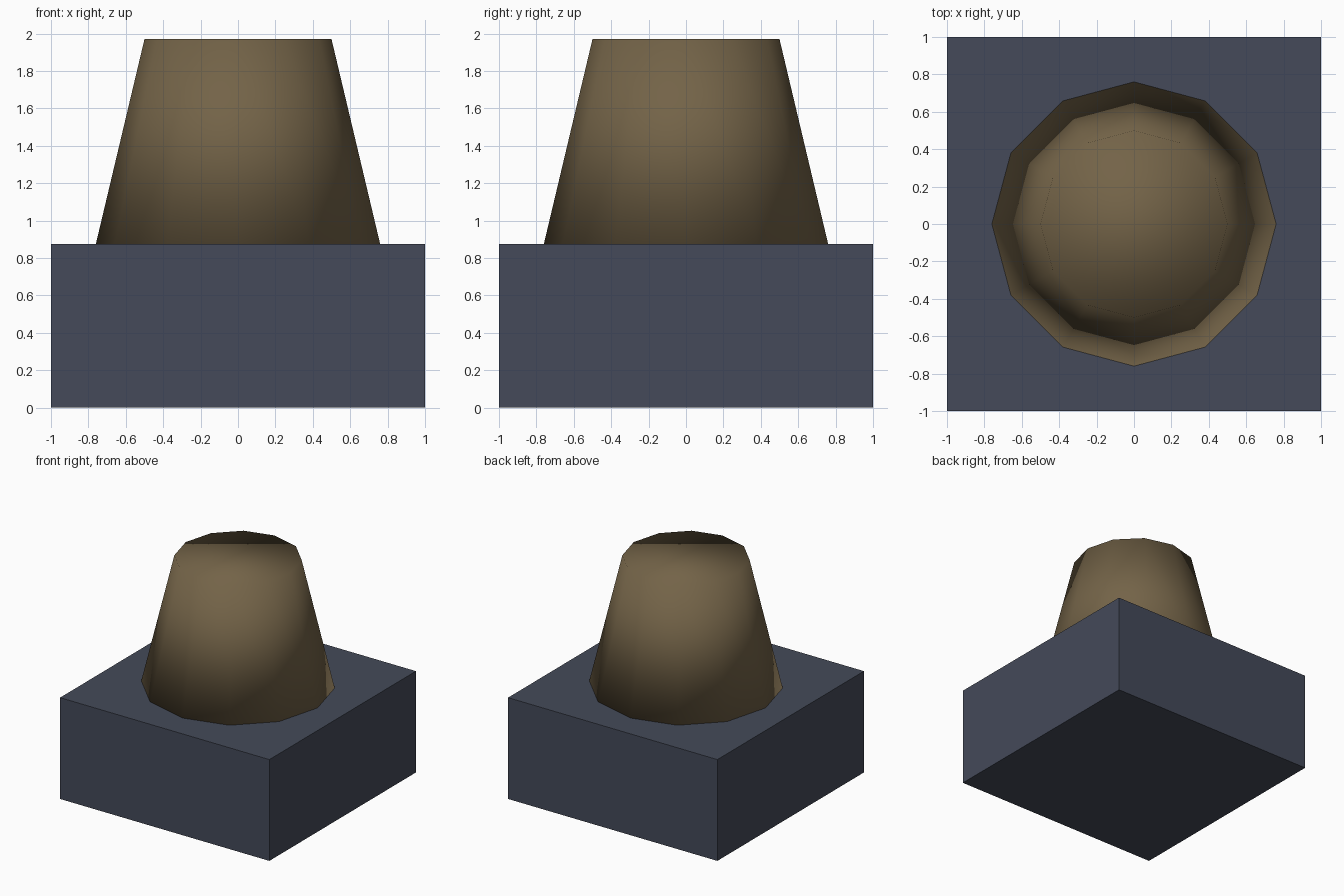
import bpy
import bmesh
from mathutils import Matrix

if "Cube" in bpy.data.objects:
    bpy.data.objects.remove(bpy.data.objects["Cube"])

BASE_H, TOP_Z = 0.875, 1.97


def material(name, rgb):
    mat = bpy.data.materials.new(name)
    mat.diffuse_color = (*rgb, 1.0)
    mat.use_nodes = True
    mat.node_tree.nodes["Principled BSDF"].inputs["Base Color"].default_value = mat.diffuse_color
    return mat


def add_object(name, bm, mat, smooth):
    mesh = bpy.data.meshes.new(name)
    for face in bm.faces:
        face.smooth = smooth
    bm.to_mesh(mesh)
    bm.free()
    mesh.materials.append(mat)
    obj = bpy.data.objects.new(name, mesh)
    bpy.context.collection.objects.link(obj)
    return obj


slate = material("slate blue", (0.058, 0.068, 0.100))
bronze = material("bronze brown", (0.172, 0.125, 0.064))

# Square base block, flat shaded
bm = bmesh.new()
bmesh.ops.create_cube(bm, size=1.0, matrix=Matrix.Translation((0, 0, BASE_H / 2))
                      @ Matrix.Diagonal((2, 2, BASE_H, 1)))
add_object("base_block", bm, slate, False)

# Twelve-sided tapered post, smooth across the top rim as well
bm = bmesh.new()
bmesh.ops.create_cone(bm, cap_ends=True, segments=12, radius1=0.76, radius2=0.5,
                      depth=TOP_Z - BASE_H,
                      matrix=Matrix.Translation((0, 0, (TOP_Z + BASE_H) / 2)))
add_object("tapered_post", bm, bronze, True)
